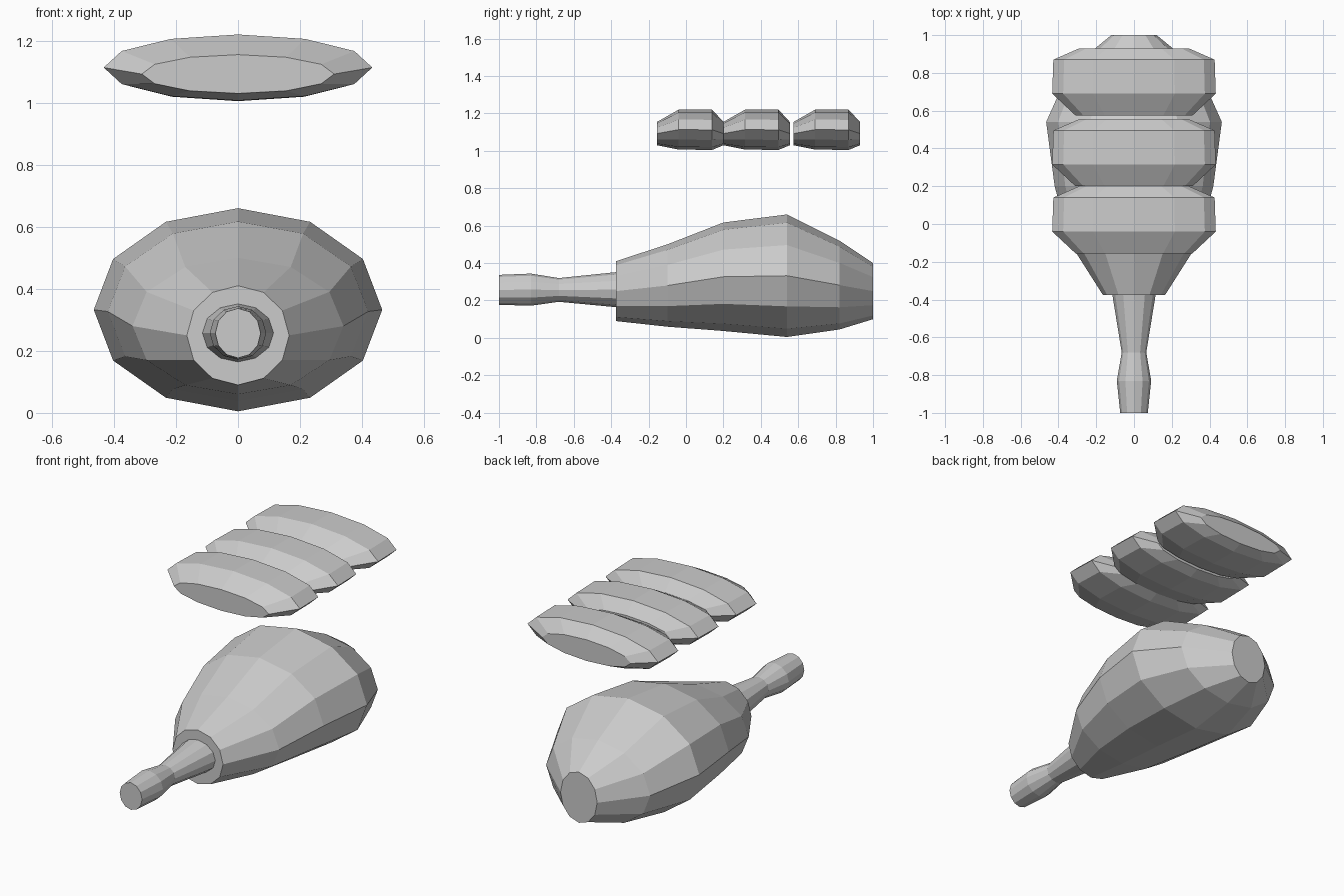
import bpy, bmesh, math

if "Cube" in bpy.data.objects:
    bpy.data.objects.remove(bpy.data.objects["Cube"])

grey = bpy.data.materials.new("plain_grey")
grey.diffuse_color = (0.6, 0.6, 0.6, 1)
grey.use_nodes = True
grey.node_tree.nodes["Principled BSDF"].inputs["Base Color"].default_value = grey.diffuse_color


def loft(name, rings, sides=12):
    """Closed skin through elliptical rings (y, half width, bottom z, top z)."""
    bm = bmesh.new()
    loops = []
    for y, rx, z0, z1 in rings:
        zc, rz = (z0 + z1) / 2, (z1 - z0) / 2
        angles = [2 * math.pi * i / sides for i in range(sides)]
        loops.append([bm.verts.new((rx * math.sin(a), y, zc + rz * math.cos(a)))
                      for a in angles])
    for a, b in zip(loops, loops[1:]):
        for i in range(sides):
            j = (i + 1) % sides
            bm.faces.new((a[i], a[j], b[j], b[i]))
    bm.faces.new(loops[0])
    bm.faces.new(loops[-1])
    bmesh.ops.recalc_face_normals(bm, faces=bm.faces)
    mesh = bpy.data.meshes.new(name)
    bm.to_mesh(mesh)
    bm.free()
    mesh.materials.append(grey)
    obj = bpy.data.objects.new(name, mesh)
    bpy.context.collection.objects.link(obj)
    return obj


# Meaty part of the drumstick
loft("drumstick_meat", [
    (-0.375, 0.165, 0.09, 0.41),
    (-0.10, 0.34, 0.06, 0.50),
    (0.20, 0.42, 0.037, 0.617),
    (0.54, 0.465, 0.005, 0.66),
    (0.82, 0.34, 0.045, 0.52),
    (1.00, 0.12, 0.10, 0.40),
])

# Bone handle, ending just inside the meat
loft("bone", [
    (-1.00, 0.073, 0.177, 0.337),
    (-0.83, 0.091, 0.172, 0.344),
    (-0.68, 0.065, 0.193, 0.32),
    (-0.36, 0.117, 0.163, 0.353),
])

# Three floating slices
for n, y in enumerate((-0.155, 0.20, 0.575)):
    loft(f"slice_{n + 1}", [
        (y, 0.31, 1.03, 1.155),
        (y + 0.115, 0.433, 1.007, 1.22),
        (y + 0.295, 0.427, 1.005, 1.22),
        (y + 0.355, 0.29, 1.03, 1.155),
    ])
